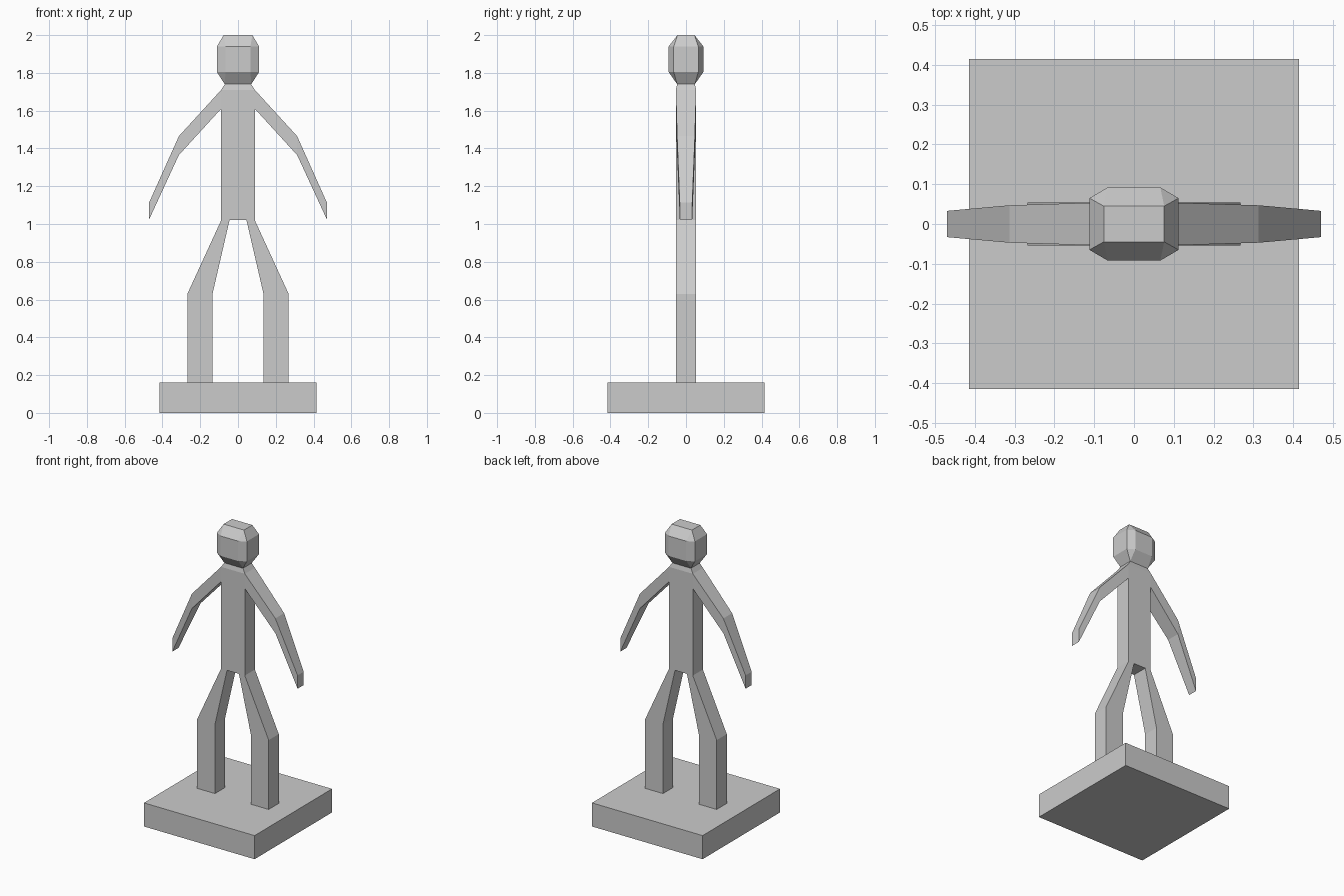
import bpy, bmesh

if "Cube" in bpy.data.objects:
    bpy.data.objects.remove(bpy.data.objects["Cube"])


def finish(bm, name):
    bmesh.ops.remove_doubles(bm, verts=bm.verts[:], dist=0.0005)
    bmesh.ops.recalc_face_normals(bm, faces=bm.faces[:])
    mesh = bpy.data.meshes.new(name)
    bm.to_mesh(mesh)
    bm.free()
    obj = bpy.data.objects.new(name, mesh)
    bpy.context.collection.objects.link(obj)
    return obj


def sheet_body(name, panels):
    """Front panels of (x, z, half depth), mirrored in x, extruded to the back."""
    bm = bmesh.new()
    for panel in panels:
        for s in (1, -1):
            bm.faces.new([bm.verts.new((s * x, -d, z)) for x, z, d in panel])
    bmesh.ops.remove_doubles(bm, verts=bm.verts[:], dist=0.0005)
    bmesh.ops.recalc_face_normals(bm, faces=bm.faces[:])
    out = bmesh.ops.extrude_face_region(bm, geom=bm.faces[:])
    for v in out["geom"]:
        if isinstance(v, bmesh.types.BMVert):
            v.co.y *= -1
    return finish(bm, name)


# Base slab
bm = bmesh.new()
bmesh.ops.create_cube(bm, size=1)
for v in bm.verts:
    v.co = (v.co.x * 0.83, v.co.y * 0.83, (v.co.z + 0.5) * 0.16)
finish(bm, "base")

# Torso, neck, arms and legs as one solid
D = 0.054
hip_in, hip_out = (0.045, 1.02, D), (0.089, 1.02, D)
armpit, shoulder = (0.089, 1.61, D), (0.089, 1.71, D)
elbow_low, elbow_top = (0.313, 1.365, 0.047), (0.313, 1.465, 0.047)
hand_low, hand_top = (0.47, 1.025, 0.033), (0.47, 1.115, 0.033)
knee_in, knee_out = (0.135, 0.63, D), (0.268, 0.63, D)
foot_in, foot_out = (0.135, 0.16, D), (0.268, 0.16, D)
mid_low, mid_pit, mid_top = (0, 1.02, D), (0, 1.61, D), (0, 1.71, D)
neck, mid_neck = (0.07, 1.74, 0.047), (0, 1.74, 0.047)
sheet_body("body", [
    (mid_low, hip_in, hip_out, armpit, mid_pit),
    (mid_pit, armpit, shoulder, mid_top),
    (mid_top, shoulder, neck, mid_neck),
    (armpit, elbow_low, elbow_top, shoulder),
    (elbow_low, hand_low, hand_top, elbow_top),
    (hip_in, knee_in, knee_out, hip_out),
    (knee_in, foot_in, foot_out, knee_out),
])

# Head: chamfered block, hull of two rectangles and two octagons
bm = bmesh.new()
rings = []
for z, a, b in ((1.74, (0.07, 0.047), (0.07, 0.047)),
                (1.805, (0.112, 0.065), (0.066, 0.092)),
                (1.94, (0.112, 0.065), (0.066, 0.092)),
                (2.0, (0.076, 0.045), (0.076, 0.045))):
    pts = []
    for sx, sy in ((1, 1), (-1, 1), (-1, -1), (1, -1)):
        pair = [a, b] if sx * sy > 0 else [b, a]
        pts += [bm.verts.new((sx * x, sy * y, z)) for x, y in pair]
    rings.append(pts)
for low, high in zip(rings, rings[1:]):
    for i in range(8):
        j = (i + 1) % 8
        bm.faces.new((low[i], low[j], high[j], high[i]))
bm.faces.new(rings[0])
bm.faces.new(rings[-1])
finish(bm, "head")
